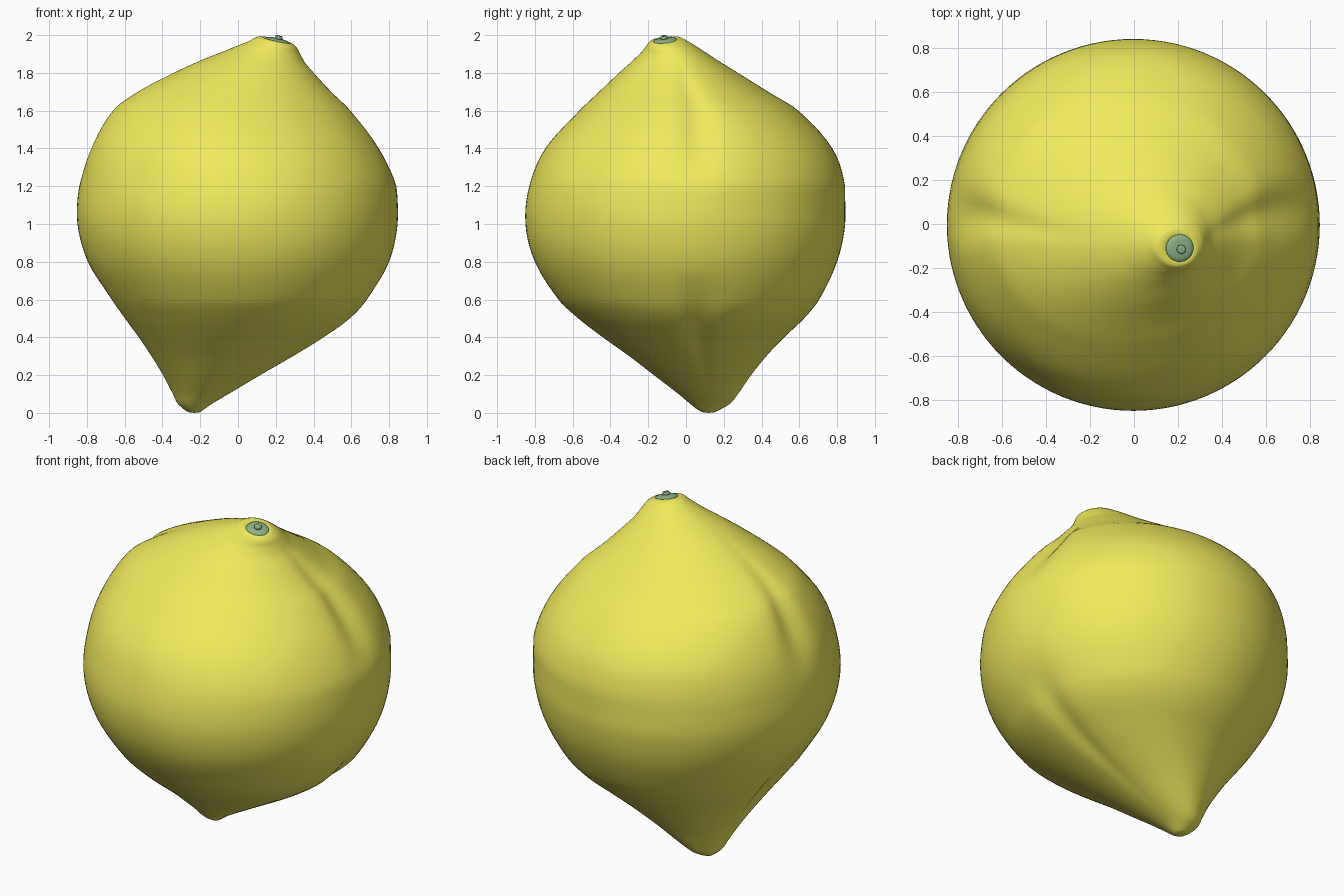
import bpy, bmesh, math
from mathutils import Vector

if "Cube" in bpy.data.objects:
    bpy.data.objects.remove(bpy.data.objects["Cube"])

SEG, SUB = 112, 5

# cross-sections: z, x min, x max, y min, y max, tilt amount
RINGS = [
    (0.004, -0.265, -0.20, 0.085, 0.155, 0.3),
    (0.022, -0.29, -0.175, 0.055, 0.19, 0.2),
    (0.05, -0.32, -0.135, 0.02, 0.235, 0.05),
    (0.10, -0.345, -0.05, -0.04, 0.275, 0),
    (0.20, -0.40, 0.12, -0.17, 0.345, 0),
    (0.30, -0.465, 0.295, -0.30, 0.425, 0),
    (0.40, -0.535, 0.46, -0.44, 0.52, 0),
    (0.50, -0.61, 0.60, -0.57, 0.625, 0),
    (0.60, -0.68, 0.69, -0.675, 0.705, 0),
    (0.80, -0.795, 0.80, -0.80, 0.80, 0),
    (1.00, -0.85, 0.845, -0.85, 0.843, 0),
    (1.20, -0.842, 0.84, -0.83, 0.842, 0),
    (1.40, -0.79, 0.755, -0.745, 0.775, 0),
    (1.60, -0.675, 0.605, -0.565, 0.595, 0),
    (1.70, -0.54, 0.50, -0.46, 0.435, 0),
    (1.80, -0.345, 0.405, -0.355, 0.275, 0),
    (1.86, -0.20, 0.357, -0.29, 0.175, 0.1),
    (1.91, -0.06, 0.33, -0.24, 0.095, 0.25),
    (1.95, 0.055, 0.312, -0.21, 0.025, 0.6),
    (1.972, 0.108, 0.292, -0.192, -0.022, 1),
    (1.974, 0.13, 0.278, -0.178, -0.042, 1),
    (1.966, 0.15, 0.265, -0.165, -0.055, 1),
]
TILT = (-0.22, 0.10)   # slope of the stem end


def spline(p, i, t):
    a, b, c, d = (p[max(0, min(len(p) - 1, i + k))] for k in (-1, 0, 1, 2))
    out = []
    for w, x, y, v, zw, zx, zy, zv in ((*q, *s) for q, s in zip(zip(a, b, c, d), [(a[0], b[0], c[0], d[0])] * len(a))):
        # slopes scaled by the uneven ring spacing
        m0 = (y - w) / (abs(zy - zw) + 1e-6) * abs(zy - zx)
        m1 = (v - x) / (abs(zv - zx) + 1e-6) * abs(zy - zx)
        lim = 3 * abs(y - x)
        m0, m1 = (max(-lim, min(lim, m)) for m in (m0, m1))
        out.append((2*t**3 - 3*t*t + 1) * x + (t**3 - 2*t*t + t) * m0
                   + (3*t*t - 2*t**3) * y + (t**3 - t*t) * m1)
    return out


def bump(z, lo, hi):
    return math.sin(math.pi * (z - lo) / (hi - lo)) ** 2 if lo < z < hi else 0


def material(name, col):
    m = bpy.data.materials.new(name)
    m.diffuse_color = (*col, 1)
    m.use_nodes = True
    m.node_tree.nodes["Principled BSDF"].inputs["Base Color"].default_value = m.diffuse_color
    return m


def finish(bm, name, mat):
    bmesh.ops.recalc_face_normals(bm, faces=bm.faces)
    for f in bm.faces:
        f.smooth = True
    me = bpy.data.meshes.new(name)
    bm.to_mesh(me)
    bm.free()
    ob = bpy.data.objects.new(name, me)
    bpy.context.collection.objects.link(ob)
    me.materials.append(mat)
    return ob


def loft(bm, rings, start, end):
    loops = [[bm.verts.new(p) for p in r] for r in rings]
    n = len(loops[0])
    for a, b in zip(loops, loops[1:]):
        for i in range(n):
            j = (i + 1) % n
            bm.faces.new((a[i], a[j], b[j], b[i]))
    for pole, loop in ((start, loops[0]), (end, loops[-1])):
        if pole is not None:
            v = bm.verts.new(pole)
            for i in range(n):
                bm.faces.new((v, loop[i], loop[(i + 1) % n]))


# fruit body: leaning loft with shallow creases running from both tips
def fruit_ring(r):
    z, x0, x1, y0, y1, tilt = r
    cx, cy, rx, ry = (x0 + x1) / 2, (y0 + y1) / 2, (x1 - x0) / 2, (y1 - y0) / 2
    depth = 0.065 * bump(z, 1.15, 1.96) + 0.06 * bump(z, 0.05, 0.80)
    pts = []
    for k in range(SEG):
        a = 2 * math.pi * k / SEG
        s = 1.0
        for a0 in (0.07, math.pi - 0.03):
            d = (a - a0 + math.pi) % (2 * math.pi) - math.pi
            s -= depth * math.exp(-(d / 0.13) ** 2)
        dx, dy = rx * s * math.cos(a), ry * s * math.sin(a)
        pts.append((cx + dx, cy + dy, z + tilt * (TILT[0] * dx + TILT[1] * dy)))
    return pts


dense = [spline(RINGS, i, t / SUB) for i in range(len(RINGS) - 1) for t in range(SUB)]
dense.append(RINGS[-1])
for r in dense:
    r_low = r[0] < 0.06
    if r_low:
        r[5] *= -0.0
bm = bmesh.new()
loft(bm, [fruit_ring(r) for r in dense], (-0.232, 0.12, 0.0), (0.207, -0.11, 1.962))
finish(bm, "fruit_body", material("yellow_skin", (0.88, 0.82, 0.11)))

# stem button: tilted disc with a small nub in the middle
normal = Vector((-TILT[0], -TILT[1], 1)).normalized()
rot = Vector((0, 0, 1)).rotation_difference(normal)
green = material("green_stem", (0.27, 0.46, 0.25))


def lathe(name, profile, centre, n):
    bm = bmesh.new()
    place = lambda p: Vector(centre) + rot @ Vector(p)
    rings = [[place((r * math.cos(2 * math.pi * k / n), r * math.sin(2 * math.pi * k / n), h))
              for k in range(n)] for r, h in profile]
    loft(bm, rings, place((0, 0, profile[0][1])), place((0, 0, profile[-1][1])))
    return finish(bm, name, green)


lathe("stem_button", [(0.055, -0.015), (0.065, 0.0), (0.06, 0.007), (0.045, 0.012), (0.02, 0.014)],
      (0.209, -0.11, 1.968), 32)
lathe("stem_nub", [(0.02, 0.0), (0.02, 0.016), (0.016, 0.021), (0.008, 0.02)],
      (0.213, -0.115, 1.976), 20)
